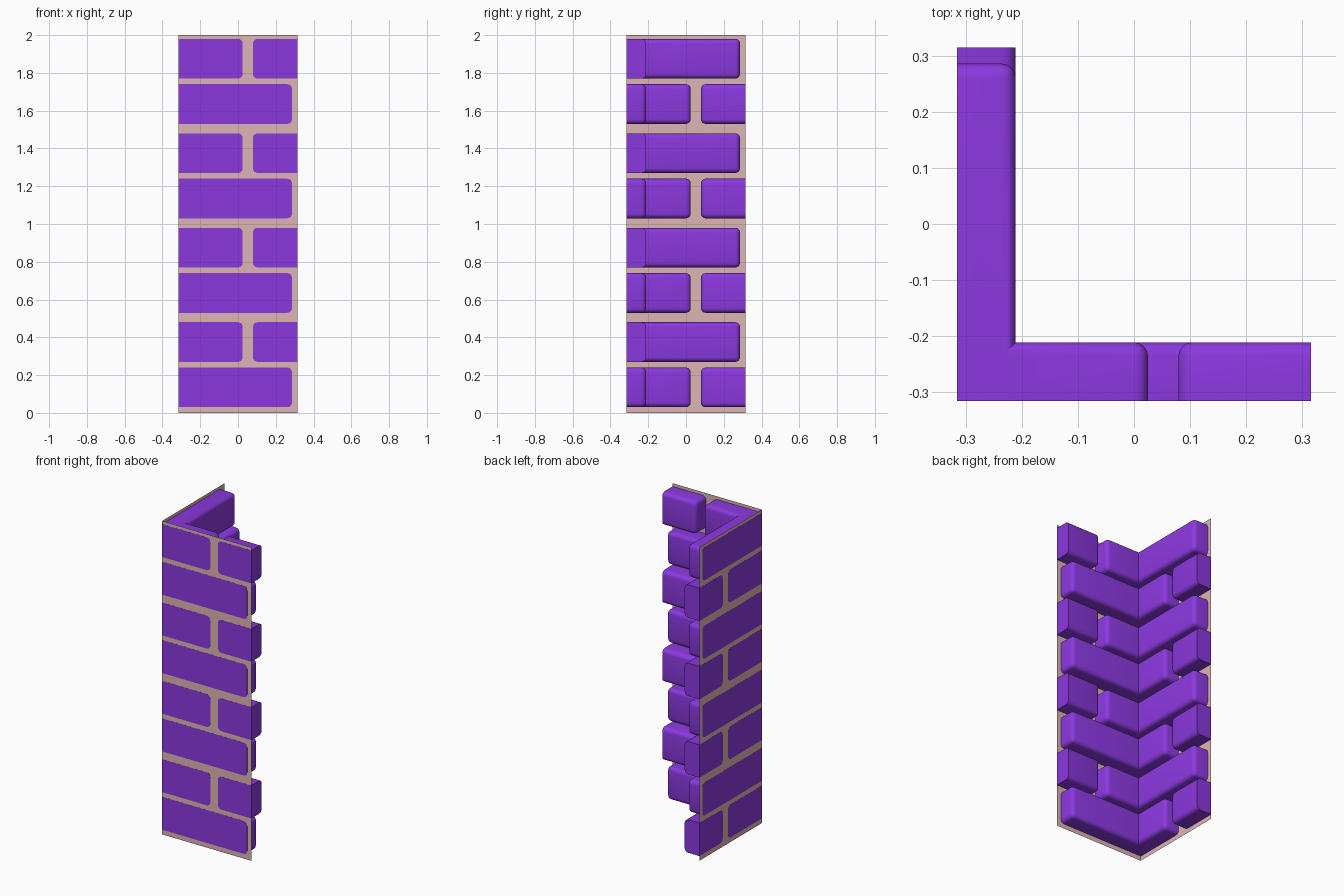
import bpy, bmesh
from mathutils import Vector

if "Cube" in bpy.data.objects:
    bpy.data.objects.remove(bpy.data.objects["Cube"])

H = 0.315        # half width of the corner
DEPTH = 0.104    # how far bricks stand off the mortar
R = 0.025        # rounding radius
EPS = 0.0004     # brick backs sit a hair proud of the mortar sheet


def material(name, rgb):
    m = bpy.data.materials.new(name)
    m.diffuse_color = (*rgb, 1)
    m.use_nodes = True
    m.node_tree.nodes["Principled BSDF"].inputs["Base Color"].default_value = m.diffuse_color
    return m


purple = material("brick_purple", (0.26, 0.04, 0.74))
pink = material("mortar_pink", (0.73, 0.47, 0.46))


def make_object(name, bm, mat):
    me = bpy.data.meshes.new(name)
    bm.to_mesh(me)
    bm.free()
    me.materials.append(mat)
    ob = bpy.data.objects.new(name, me)
    bpy.context.collection.objects.link(ob)
    return ob


def add_brick(bm, u0, u1, z0, z1, side, mitre=False, cut_end=False):
    """Rounded brick along u; its back stays flat, cut ends stay square."""
    b = bmesh.new()
    bmesh.ops.create_cube(b, size=1)
    back = -H - EPS
    for v in b.verts:
        v.co = Vector((u0 if v.co.x < 0 else u1,
                       back if v.co.y < 0 else -H + DEPTH,
                       z0 if v.co.z < 0 else z1))
    flat_u = ([u0] if mitre else []) + ([u1] if cut_end else [])

    def rounded(e):
        p, q = (v.co for v in e.verts)
        if abs(p.y - back) < 1e-5 and abs(q.y - back) < 1e-5:
            return False
        return not any(abs(p.x - u) < 1e-5 and abs(q.x - u) < 1e-5 for u in flat_u)

    bmesh.ops.bevel(b, geom=[e for e in b.edges if rounded(e)], offset=R,
                    offset_type='OFFSET', segments=4, profile=0.5, affect='EDGES')
    if mitre:
        # Open the corner end and slant it so two legs meet at 45 degrees
        bmesh.ops.delete(b, geom=[f for f in b.faces
                                  if all(abs(v.co.x - u0) < 1e-5 for v in f.verts)],
                         context='FACES_ONLY')
        for v in b.verts:
            if abs(v.co.x - u0) < 1e-5:
                v.co.x = v.co.y
    if side:
        for v in b.verts:
            v.co.x, v.co.y = v.co.y, v.co.x
        bmesh.ops.reverse_faces(b, faces=b.faces[:])
    tmp = bpy.data.meshes.new("tmp")
    b.to_mesh(tmp)
    b.free()
    bm.from_mesh(tmp)
    bpy.data.meshes.remove(tmp)


# Mortar: folded sheet along the front and left sides
bm = bmesh.new()
path = [(H, -H), (-H, -H), (-H, H)]
low = [bm.verts.new((x, y, 0)) for x, y in path]
top = [bm.verts.new((x, y, 2)) for x, y in path]
for i in range(2):
    bm.faces.new((low[i], low[i + 1], top[i + 1], top[i]))
make_object("mortar_sheet", bm, pink)

# Brick courses: the long leg alternates between the two sides
for row in range(8):
    z0 = 0.03 + 0.5 * (row // 2) + 0.24 * (row % 2)
    z1 = z0 + 0.21
    long_side = row % 2
    bm = bmesh.new()
    add_brick(bm, -H, 0.286, z0, z1, long_side, mitre=True)
    add_brick(bm, -H, 0.025, z0, z1, 1 - long_side, mitre=True)
    bmesh.ops.remove_doubles(bm, verts=bm.verts[:], dist=1e-4)
    add_brick(bm, 0.079, H, z0, z1, 1 - long_side, cut_end=True)
    ob = make_object(f"brick_course_{row + 1}", bm, purple)
    bpy.ops.object.select_all(action='DESELECT')
    ob.select_set(True)
    bpy.context.view_layer.objects.active = ob
    bpy.ops.object.shade_smooth_by_angle(angle=0.6)
